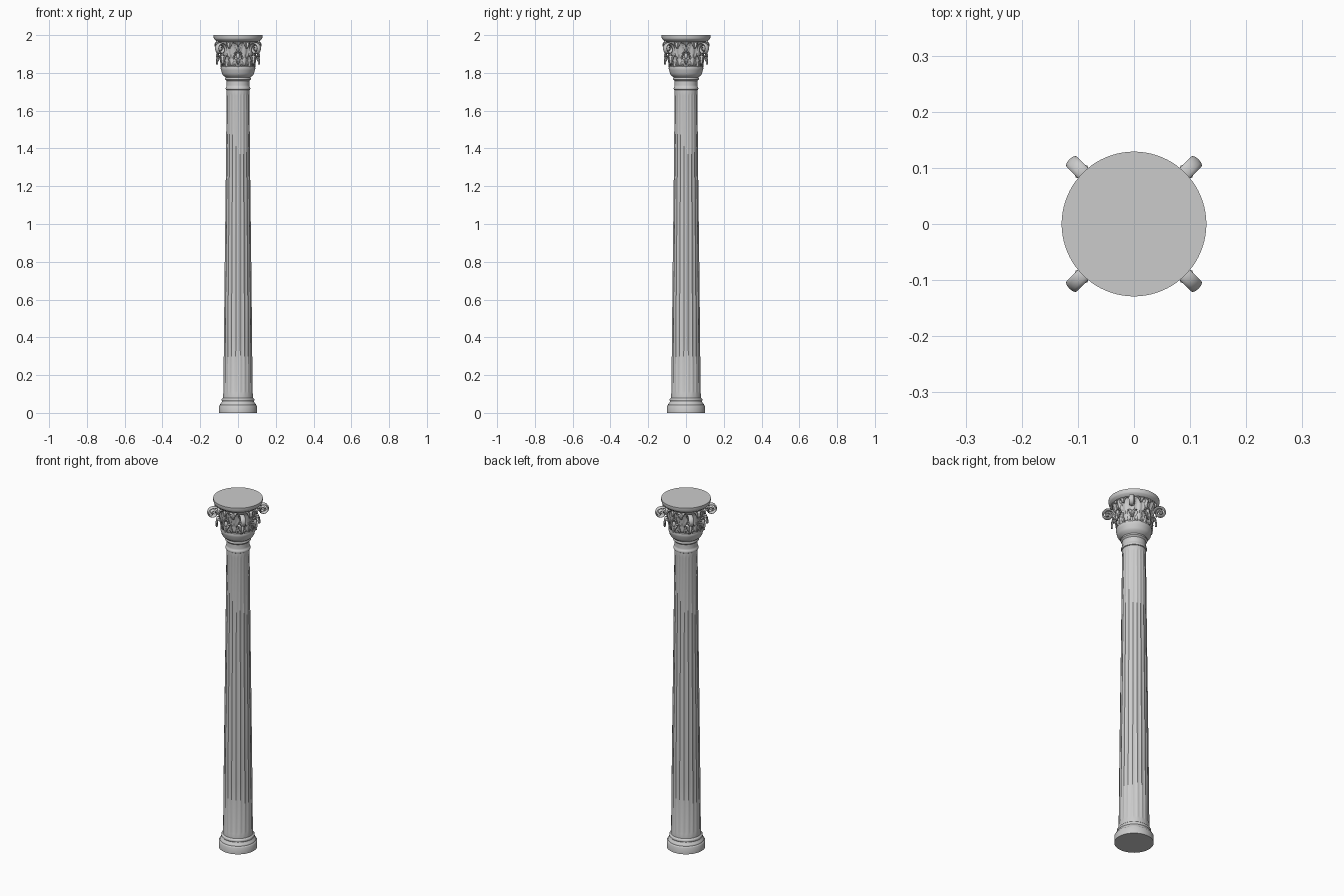
import bpy, bmesh, math
from mathutils import Vector, Matrix
from mathutils.geometry import interpolate_bezier

if "Cube" in bpy.data.objects:
    bpy.data.objects.remove(bpy.data.objects["Cube"])


def make_object(name, bm, angle=40):
    bmesh.ops.recalc_face_normals(bm, faces=bm.faces)
    me = bpy.data.meshes.new(name)
    bm.to_mesh(me)
    bm.free()
    ob = bpy.data.objects.new(name, me)
    bpy.context.collection.objects.link(ob)
    bpy.ops.object.select_all(action='DESELECT')
    ob.select_set(True)
    bpy.context.view_layer.objects.active = ob
    bpy.ops.object.shade_smooth_by_angle(angle=math.radians(angle))
    return ob


def lathe(name, profile, segs=80, flutes=0):
    """Closed turned solid; profile rows are (radius, z, flute depth)."""
    bm = bmesh.new()
    rings = []
    for r, z, *depth in profile:
        d = depth[0] if depth else 0
        ring = []
        for i in range(segs):
            a = math.tau * i / segs
            rr = r - d * abs(math.cos(a * flutes / 2))
            ring.append(bm.verts.new((rr * math.cos(a), rr * math.sin(a), z)))
        rings.append(ring)
    for lo, hi in zip(rings, rings[1:]):
        for i in range(segs):
            j = (i + 1) % segs
            bm.faces.new((lo[i], lo[j], hi[j], hi[i]))
    bm.faces.new(rings[0][::-1])
    bm.faces.new(rings[-1])
    return make_object(name, bm)


def radial_copies(bm, count, offset=0):
    """Repeat the geometry (built along +x) around the z axis."""
    geom = bm.verts[:] + bm.edges[:] + bm.faces[:]
    bmesh.ops.rotate(bm, verts=bm.verts, matrix=Matrix.Rotation(offset, 3, 'Z'))
    for i in range(1, count):
        new = bmesh.ops.duplicate(bm, geom=geom)['geom']
        verts = [g for g in new if isinstance(g, bmesh.types.BMVert)]
        bmesh.ops.rotate(bm, verts=verts,
                         matrix=Matrix.Rotation(math.tau * i / count, 3, 'Z'))


def leaves(name, path, width, count, offset, lobes=4):
    """Row of lobed, ribbed leaves whose spine follows a bezier of (r, z)."""
    bm = bmesh.new()
    n, m = 25, 5
    ctrl = [Vector((r, 0, z)) for r, z in path]
    spine = interpolate_bezier(*ctrl, n)
    rows = []
    for k, p in enumerate(spine):
        t = k / (n - 1)
        lobe = 0.7 + 0.3 * abs(math.sin(math.pi * lobes * t + 0.6))
        half = width / 2 * lobe * (0.25 + 0.75 * math.sin(math.pi * (0.3 + 0.7 * t)))
        q = spine[min(k + 1, n - 1)] - spine[max(k - 1, 0)]
        out = Vector((q.z, 0, -q.x)).normalized()
        row = []
        for i in range(-m, m + 1):
            u = i / m
            ridge = 0.005 * (math.cos(u * math.pi * 2) * 0.5 - u * u)
            row.append(bm.verts.new(p + out * ridge + Vector((0, u * half, 0))))
        rows.append(row)
    for a, b in zip(rows, rows[1:]):
        for i in range(2 * m):
            bm.faces.new((a[i], a[i + 1], b[i + 1], b[i]))
    radial_copies(bm, count, offset)
    ob = make_object(name, bm)
    mod = ob.modifiers.new("thickness", 'SOLIDIFY')
    mod.thickness = 0.004
    mod.offset = 0
    return ob


def sweep(bm, pts, half_width, half_thick, sides=12):
    """Oval band swept along points lying in the xz plane."""
    rings = []
    for k, p in enumerate(pts):
        q = (pts[min(k + 1, len(pts) - 1)] - pts[max(k - 1, 0)]).normalized()
        nrm = Vector((q.z, 0, -q.x))
        rings.append([bm.verts.new(p + nrm * half_thick * math.cos(math.tau * i / sides)
                                   + Vector((0, half_width * math.sin(math.tau * i / sides), 0)))
                      for i in range(sides)])
    for a, b in zip(rings, rings[1:]):
        for i in range(sides):
            j = (i + 1) % sides
            bm.faces.new((a[i], a[j], b[j], b[i]))
    bm.faces.new(rings[0][::-1])
    bm.faces.new(rings[-1])


def ball(bm, centre, size):
    m = Matrix.Translation(centre) @ Matrix.Diagonal((*size, 1))
    bmesh.ops.create_uvsphere(bm, u_segments=12, v_segments=8, radius=1, matrix=m)


# Moulded base
lathe("base", [(.1, 0), (.1, .036), (.097, .041), (.094, .043), (.094, .047),
               (.09, .052), (.085, .058), (.084, .062), (.087, .066),
               (.087, .072), (.084, .076), (.079, .08), (.078, .09)])

# Tapered shaft with shallow flutes
lathe("shaft", [(.079, .08), (.078, .105), (.078, .115, .003), (.0755, .4, .003),
                (.071, .8, .003), (.066, 1.2, .0025), (.061, 1.68, .0025),
                (.061, 1.69), (.06, 1.715)], segs=160, flutes=20)

# Neck rings and bowl under the capital
lathe("neck", [(.059, 1.708), (.064, 1.711), (.066, 1.717), (.064, 1.724),
               (.061, 1.727), (.06, 1.735), (.06, 1.758), (.064, 1.762),
               (.068, 1.766), (.068, 1.772), (.065, 1.776), (.07, 1.78),
               (.079, 1.787), (.085, 1.797), (.088, 1.81), (.09, 1.815),
               (.092, 1.825), (.09, 1.834), (.084, 1.837)])

# Capital core and round top slab
lathe("capital_bell", [(.084, 1.83), (.085, 1.87), (.088, 1.91), (.095, 1.94),
                       (.108, 1.968)])
lathe("top_slab", [(.108, 1.966), (.115, 1.968), (.119, 1.973), (.125, 1.977),
                   (.127, 1.981), (.129, 1.988), (.129, 2.0)])

# Leaf rows
leaves("lower_leaves", [(.087, 1.832), (.092, 1.905), (.113, 1.905), (.111, 1.845)],
       .056, 8, 0)
leaves("upper_leaves", [(.088, 1.84), (.09, 1.965), (.122, 1.985), (.118, 1.93)],
       .06, 8, math.pi / 8, lobes=5)
leaves("face_leaves", [(.089, 1.87), (.096, 1.96), (.118, 1.98), (.119, 1.94)],
       .045, 4, 0)

# Corner scrolls on the diagonals
bm = bmesh.new()
pts = [Vector((.087, 0, 1.86)), Vector((.089, 0, 1.88)), Vector((.093, 0, 1.905))]
for k in range(49):
    t = k / 48
    a = math.radians(175 - 610 * t)
    r = .033 * (1 - t) + .006 * t
    pts.append(Vector((.132 + r * math.cos(a), 0, 1.926 + r * math.sin(a))))
sweep(bm, pts, .013, .0055)
ball(bm, (.132, 0, 1.926), (.007, .015, .007))
radial_copies(bm, 4, math.pi / 4)
make_object("corner_scrolls", bm)

# Oval bosses ringed with beads on the four faces
bm = bmesh.new()
ball(bm, (.109, 0, 1.89), (.008, .010, .016))
for i in range(12):
    a = math.tau * i / 12
    ball(bm, (.106, .018 * math.cos(a), 1.89 + .024 * math.sin(a)), (.006, .005, .005))
radial_copies(bm, 4)
make_object("face_bosses", bm)
